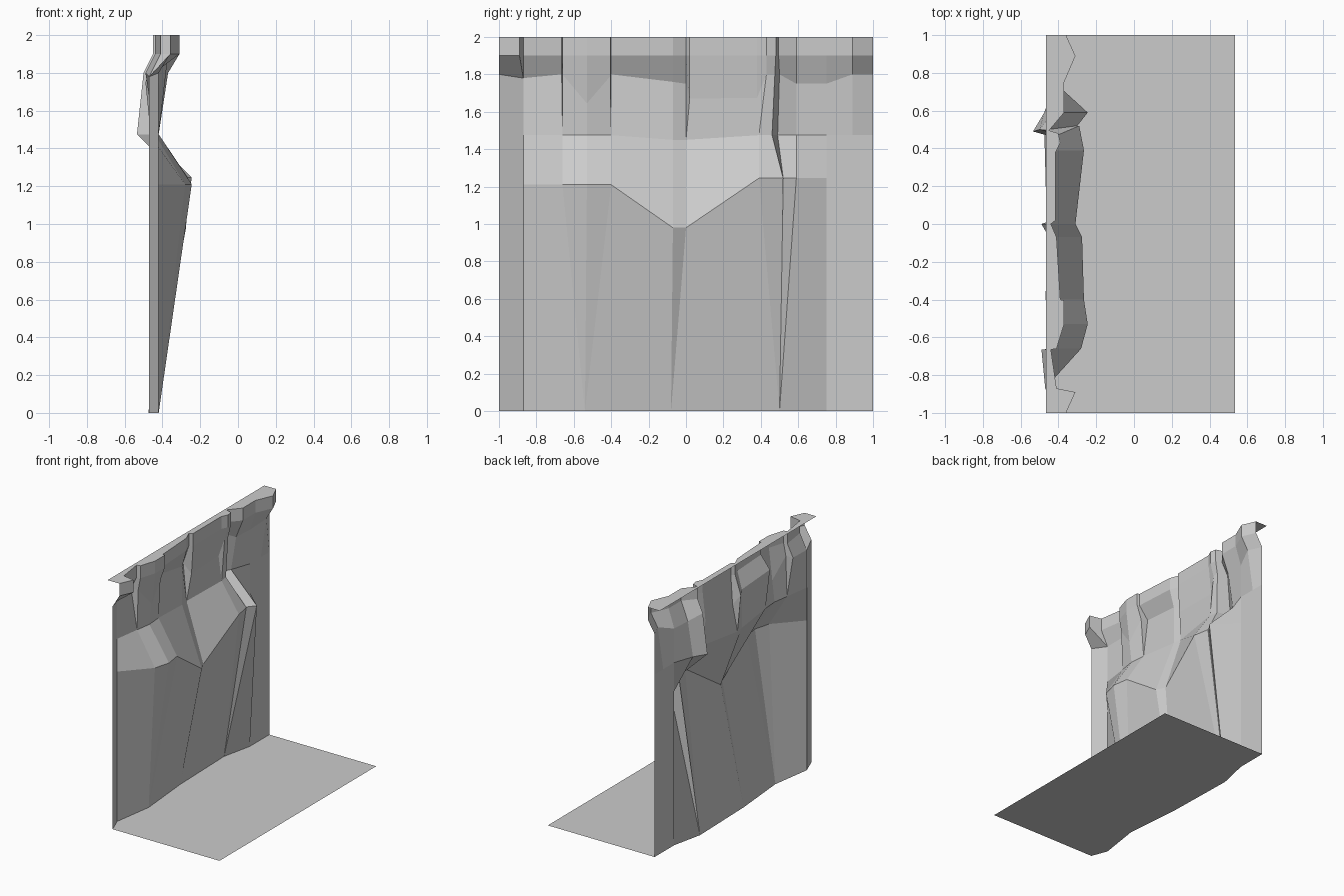
import bpy, bmesh

# Overhanging lip, column by column: top y, top x, neck y, neck x, neck z
LIP = [
    (-1, -.36, -1, -.42, 1.8), (-.89, -.31, -.87, -.47, 1.78), (-.87, -.41, -.87, -.47, 1.78),
    (-.665, -.44, -.665, -.49, 1.8), (-.66, -.41, -.66, -.43, 1.8), (-.53, -.37, -.53, -.40, 1.645),
    (-.405, -.37, -.405, -.41, 1.79), (-.40, -.39, -.40, -.47, 1.8), (-.07, -.41, -.07, -.45, 1.76),
    (0, -.44, 0, -.49, 1.75), (.02, -.415, .02, -.43, 1.67), (.38, -.415, .38, -.44, 1.675),
    (.43, -.39, .43, -.42, 1.8), (.48, -.40, .475, -.42, 1.8), (.495, -.45, .5, -.50, 1.8),
    (.59, -.37, .59, -.43, 1.75), (.75, -.37, .75, -.42, 1.75), (.89, -.31, .89, -.37, 1.8),
    (1, -.36, 1, -.42, 1.8),
]
# Ledge below it: inner y, inner x, outer y, outer x, outer z, y at the base
LEDGE = [
    (-1, -.42, -1, -.42, 1.21, -1), (-.87, -.47, -.87, -.47, 1.21, -.87), (-.87, -.47, -.87, -.47, 1.21, -.87),
    (-.66, -.44, -.66, -.28, 1.21, -.54), (-.66, -.44, -.66, -.28, 1.21, -.54), (-.53, -.42, -.53, -.245, 1.21, -.54),
    (-.40, -.43, -.40, -.265, 1.21, -.54), (-.40, -.43, -.40, -.265, 1.21, -.54), (-.07, -.45, -.07, -.275, .98, -.08),
    (0, -.46, 0, -.31, .98, -.08), (0, -.46, 0, -.31, .98, -.08), (.39, -.42, .39, -.265, 1.245, .5),
    (.39, -.42, .39, -.265, 1.245, .5), (.46, -.43, .52, -.29, 1.245, .5), (.49, -.535, .52, -.30, 1.245, .5),
    (.59, -.475, .59, -.245, 1.245, .5), (.75, -.42, .75, -.42, 1.245, .75), (.89, -.42, .89, -.42, 1.245, .89),
    (1, -.42, 1, -.42, 1.245, 1),
]
# Base outline: x where it departs from the default -0.42
BASE_X = {-.87: -.47, -.08: -.46, .5: -.475}


def sheet(name, rows):
    """Skin consecutive rows of points with flat faces."""
    bm = bmesh.new()
    grid = [[bm.verts.new(p) for p in row] for row in rows]
    for a, b in zip(grid, grid[1:]):
        for i in range(len(a) - 1):
            bm.faces.new((a[i], b[i], b[i + 1], a[i + 1]))
    bmesh.ops.remove_doubles(bm, verts=bm.verts[:], dist=1e-4)
    mesh = bpy.data.meshes.new(name)
    bm.to_mesh(mesh)
    bm.free()
    obj = bpy.data.objects.new(name, mesh)
    bpy.context.collection.objects.link(obj)
    return obj


top = [(c[1], c[0], 2) for c in LIP]
brow = [(c[1], c[0], 1.9) for c in LIP]
neck = [(c[3], c[2], c[4]) for c in LIP]
foot = [(c[1], c[0], 1.475 if c[4] > 1 else 1.45) for c in LEDGE]
ledge = [(c[3], c[2], c[4]) for c in LEDGE]
base = [(BASE_X.get(c[5], -.42), c[5], 0) for c in LEDGE]

# Rock face
sheet("cliff_face", [top, brow, neck, foot, ledge, base])
# Narrow strip of upper ground
sheet("upper_ground", [[(-.465, y, z) for x, y, z in top], top])
# Lower ground, following the cliff base
sheet("lower_ground", [base, [(.535, y, z) for x, y, z in base]])
